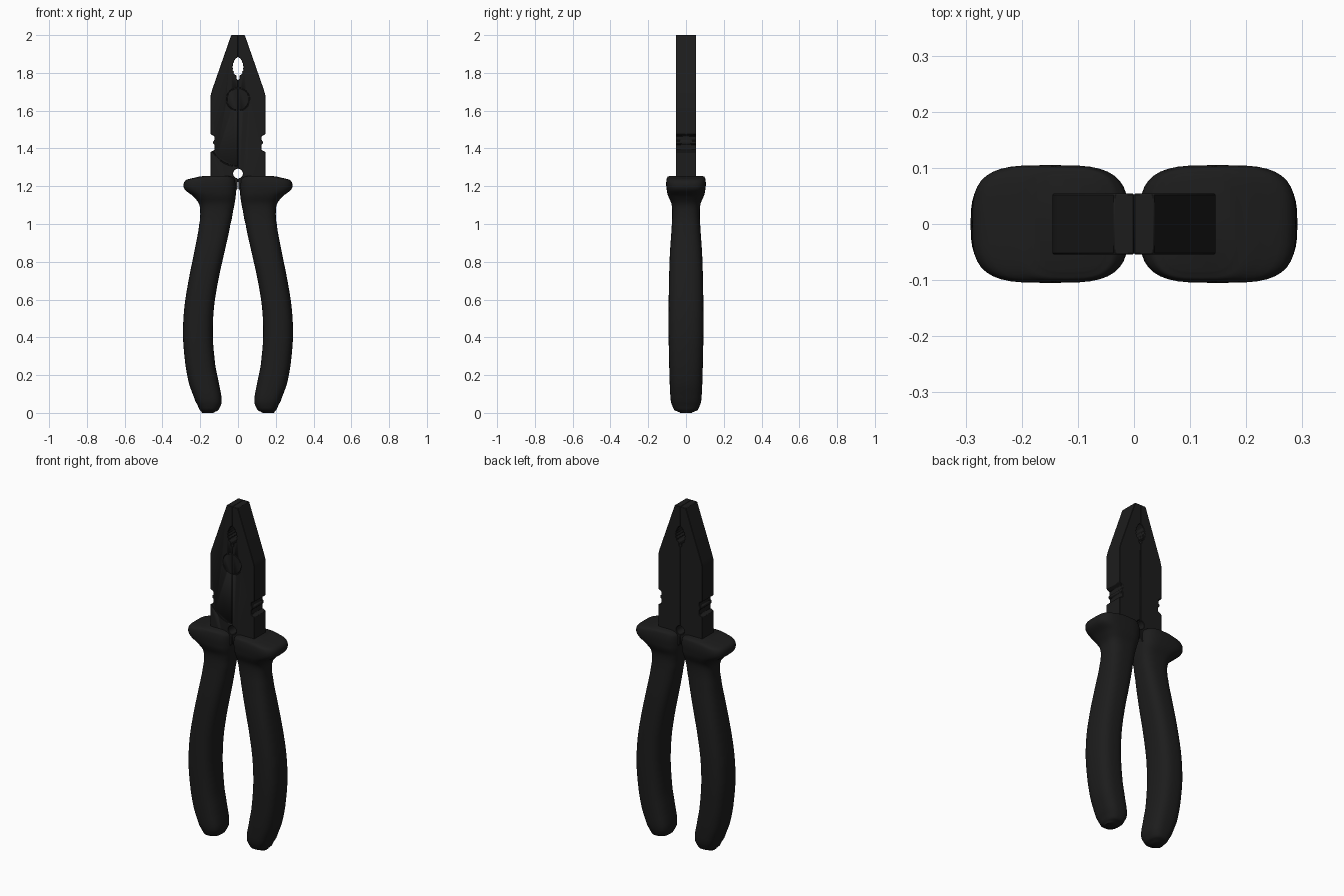
import bpy, bmesh, math
from mathutils import Vector

if "Cube" in bpy.data.objects:
    bpy.data.objects.remove(bpy.data.objects["Cube"])

black = bpy.data.materials.new("black")
black.diffuse_color = (0.012, 0.012, 0.012, 1)
black.use_nodes = True
black.node_tree.nodes["Principled BSDF"].inputs["Base Color"].default_value = black.diffuse_color


def make(name, bm, smooth=30):
    bmesh.ops.recalc_face_normals(bm, faces=bm.faces)
    me = bpy.data.meshes.new(name)
    bm.to_mesh(me)
    bm.free()
    ob = bpy.data.objects.new(name, me)
    bpy.context.collection.objects.link(ob)
    me.materials.append(black)
    bpy.ops.object.select_all(action='DESELECT')
    ob.select_set(True)
    bpy.context.view_layer.objects.active = ob
    bpy.ops.object.shade_smooth_by_angle(angle=math.radians(smooth))
    return ob


def bridge(bm, rings, closed=False):
    n = len(rings[0])
    pairs = list(zip(rings, rings[1:]))
    if closed:
        pairs.append((rings[-1], rings[0]))
    for a, b in pairs:
        for i in range(n):
            j = (i + 1) % n
            bm.faces.new((a[i], a[j], b[j], b[i]))
    if not closed:
        bm.faces.new(rings[0])
        bm.faces.new(rings[-1])


def tube(name, pts, r, closed=False):
    """Tube along (x, z) points on the front face, used as a groove cutter."""
    bm = bmesh.new()
    rings = []
    n = len(pts)
    for i, (x, z) in enumerate(pts):
        a = pts[(i - 1) % n] if closed else pts[max(i - 1, 0)]
        b = pts[(i + 1) % n] if closed else pts[min(i + 1, n - 1)]
        t = Vector((b[0] - a[0], 0, b[1] - a[1])).normalized()
        side = t.cross(Vector((0, 1, 0)))
        rings.append([bm.verts.new(Vector((x, -0.055, z)) + r * (
            math.cos(k * math.pi / 3) * side + math.sin(k * math.pi / 3) * Vector((0, 1, 0))))
            for k in range(6)])
    bridge(bm, rings, closed)
    ob = make(name, bm)
    ob.hide_render = True
    ob.hide_set(True)
    return ob


# grooves: ring round the pivot and the curved edge of the lap joint
ring = [(0.06 * math.cos(i * math.tau / 40), 1.66 + 0.06 * math.sin(i * math.tau / 40))
        for i in range(40)]
lap = [(0.15 * math.cos(a), 1.455 + 0.15 * math.sin(a))
       for a in [math.radians(205 + 5 * i) for i in range(14)]]
cutters = [tube("pivot_groove_cutter", ring, 0.004, True),
           tube("lap_groove_cutter", lap, 0.004)]

# half outline of the head, with half of the toothed opening and round hole
outer = [(0.0, 2.0), (0.036, 2.0), (0.137, 1.71), (0.145, 1.68), (0.145, 1.475),
         (0.125, 1.465), (0.125, 1.443), (0.132, 1.438), (0.132, 1.425), (0.124, 1.42),
         (0.124, 1.392), (0.145, 1.382), (0.145, 1.1), (0.06, 1.05), (0.04, 1.12),
         (0.002, 1.19)]
hole = [(0.026 * math.cos(a), 1.267 + 0.026 * math.sin(a))
        for a in [math.radians(-88 + 22 * i) for i in range(9)]]
opening = [(0.0, 1.76), (0.008, 1.768), (0.008, 1.785), (0.024, 1.797), (0.021, 1.805),
           (0.03, 1.814), (0.026, 1.822), (0.031, 1.831), (0.026, 1.839), (0.028, 1.848),
           (0.021, 1.856), (0.02, 1.866), (0.012, 1.876), (0.0, 1.885)]

# grip sections: height, inner x, outer x, half depth, roundness
sections = [(0.0, .13, .19, .03, 2.5), (.015, .103, .203, .062, 2.6), (.06, .086, .225, .08, 2.8),
            (.15, .1, .258, .086, 2.8), (.25, .12, .278, .089, 2.8), (.4, .133, .291, .092, 2.8),
            (.55, .128, .285, .092, 2.8), (.7, .105, .262, .09, 2.8), (.85, .072, .232, .085, 2.8),
            (1.0, .04, .205, .075, 2.8), (1.07, .026, .2, .073, 2.8), (1.11, .018, .208, .078, 3),
            (1.15, .012, .24, .095, 3.2), (1.18, .01, .28, .102, 3.4), (1.21, .01, .288, .105, 3.5),
            (1.235, .014, .272, .103, 3.5), (1.25, .03, .21, .098, 3.5),
            (1.255, .05, .18, .085, 3.5)]


def refine(rows, steps=4):
    out = []
    for i in range(len(rows) - 1):
        p0, p1, p2, p3 = (rows[min(max(k, 0), len(rows) - 1)] for k in range(i - 1, i + 3))
        for s in range(steps):
            t = s / steps
            out.append([b + (c - b) * t if k == 0 else
                        0.5 * (2 * b + (c - a) * t + (2 * a - 5 * b + 4 * c - d) * t * t
                               + (3 * b - a - 3 * c + d) * t ** 3)
                        for k, (a, b, c, d) in enumerate(zip(p0, p1, p2, p3))])
    return out + [rows[-1]]


def spow(v, e):
    return math.copysign(abs(v) ** e, v)


for side, sign in (("left", -1), ("right", 1)):
    # jaw, with the arm that runs down into the grip
    bm = bmesh.new()
    face = bm.faces.new([bm.verts.new((sign * x, -0.054, z)) for x, z in outer + hole + opening])
    ext = bmesh.ops.extrude_face_region(bm, geom=[face])
    bmesh.ops.translate(bm, vec=(0, 0.108, 0),
                        verts=[v for v in ext["geom"] if isinstance(v, bmesh.types.BMVert)])
    jaw = make(side + "_jaw", bm)
    bev = jaw.modifiers.new("edge", 'BEVEL')
    bev.width = 0.002
    bev.segments = 1
    bev.limit_method = 'ANGLE'
    for c in cutters:
        mod = jaw.modifiers.new("groove", 'BOOLEAN')
        mod.object = c
        mod.operation = 'DIFFERENCE'
        mod.solver = 'EXACT'

    # curved grip with flared collar
    bm = bmesh.new()
    rings = []
    for z, xi, xo, hy, e in refine(sections):
        cx, hx = (xi + xo) / 2, (xo - xi) / 2
        rings.append([bm.verts.new((sign * (cx + hx * spow(math.cos(a), 2 / e)),
                                    hy * spow(math.sin(a), 2 / e), z))
                      for a in [k * math.tau / 40 for k in range(40)]])
    bridge(bm, rings)
    make(side + "_grip", bm, 50)
